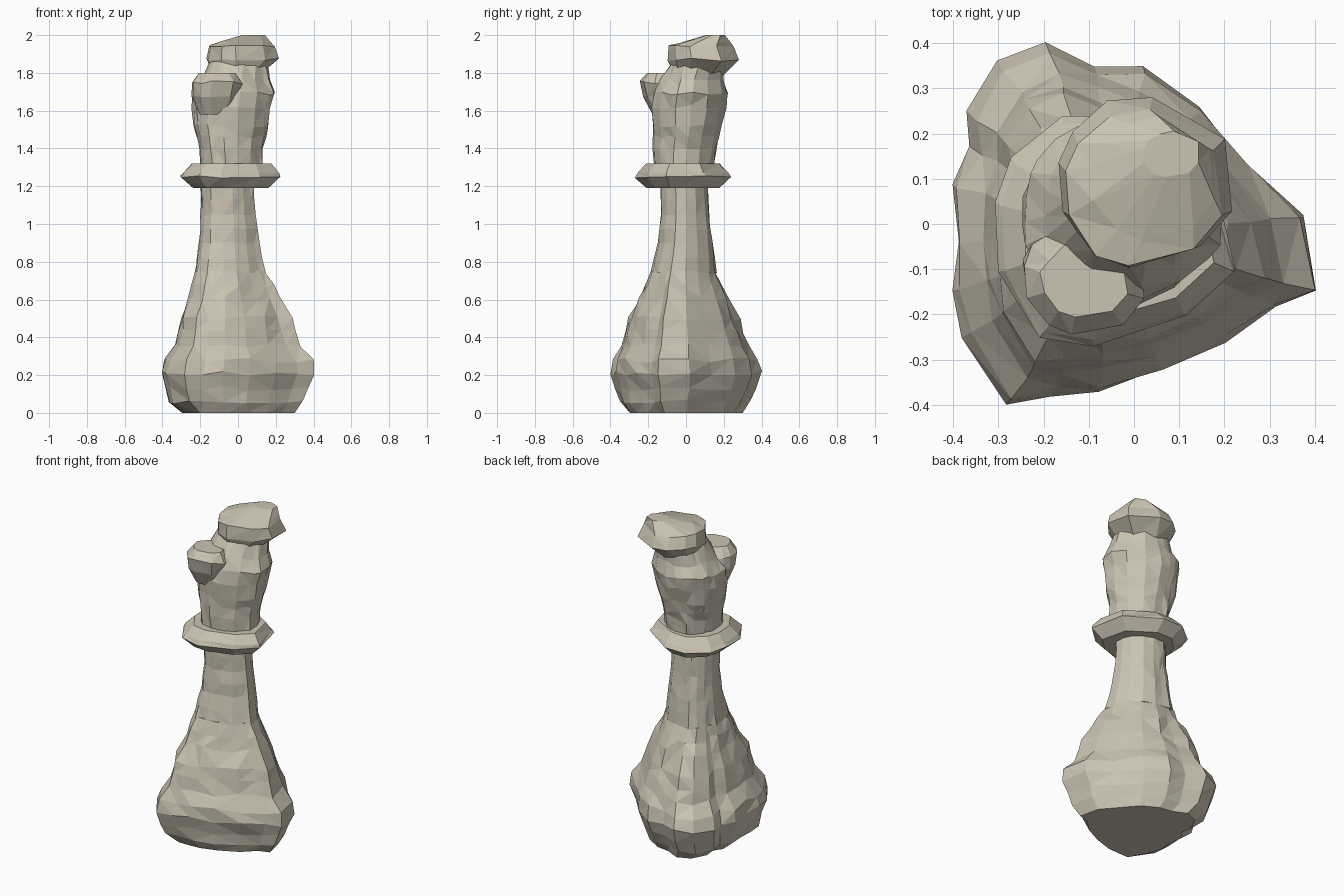
import bpy, bmesh, math, random
from mathutils import Vector

random.seed(4)
cube = bpy.data.objects.get("Cube")
if cube:
    bpy.data.objects.remove(cube, do_unlink=True)

stone = bpy.data.materials.new("warm grey stone")
stone.use_nodes = True
colour = (0.60, 0.55, 0.45, 1)
stone.diffuse_color = colour
stone.node_tree.nodes["Principled BSDF"].inputs["Base Color"].default_value = colour

# Rounded three-cornered footprint, in units of its half width
footprint = [Vector(p) / .41 for p in (
    (.41, -.15), (.37, .02), (.25, .14), (.15, .27), (.02, .35),
    (-.09, .36), (-.20, .41), (-.31, .37), (-.37, .25), (-.36, .17),
    (-.41, .09), (-.40, -.04), (-.41, -.15), (-.38, -.25), (-.29, -.41),
    (-.19, -.39), (-.08, -.38), (.06, -.33), (.20, -.26), (.31, -.18))]


def section(x0, x1, y0, y1, corner, skip):
    """Outline filling a box: corner 0 is an ellipse, 1 is the footprint."""
    outline = []
    for point in footprint[::skip]:
        round_point = point.normalized()
        p = round_point.lerp(point, corner)
        outline.append(Vector(((x0 + x1) / 2 + p.x * (x1 - x0) / 2,
                               (y0 + y1) / 2 + p.y * (y1 - y0) / 2)))
    return outline


def refine(rows, step):
    """Insert rows so that no band is taller than step."""
    result = [rows[0]]
    for low, high in zip(rows, rows[1:]):
        count = max(1, round((high[0] - low[0]) / step))
        for i in range(1, count + 1):
            t = i / count
            result.append([a + (b - a) * t for a, b in zip(low, high)])
    return result


def carve(name, rows, rough, step=1, skip=1):
    """Skin stacked sections, roughen them and split into flat facets."""
    bm = bmesh.new()
    rows = refine(rows, step)
    rings = []
    for level, (z, *box) in enumerate(rows):
        inner = 0 < level < len(rows) - 1
        centre = Vector(((box[0] + box[1]) / 2, (box[2] + box[3]) / 2))
        ring = []
        for p in section(*box, skip):
            wobble = random.uniform(-rough, rough * .4)
            p = p + (p - centre).normalized() * wobble
            lift = random.uniform(-rough, rough) if inner else 0
            ring.append(bm.verts.new((p.x, p.y, z + lift)))
        rings.append(ring)
    count = len(rings[0])
    for low, high in zip(rings, rings[1:]):
        for i in range(count):
            j = (i + 1) % count
            bm.faces.new((low[i], low[j], high[j], high[i]))
    bm.faces.new(rings[0][::-1])
    bm.faces.new(rings[-1])
    bmesh.ops.triangulate(bm, faces=[f for f in bm.faces if len(f.verts) == 4],
                          quad_method='SHORT_EDGE')
    bmesh.ops.recalc_face_normals(bm, faces=bm.faces)
    mesh = bpy.data.meshes.new(name)
    bm.to_mesh(mesh)
    bm.free()
    mesh.materials.append(stone)
    obj = bpy.data.objects.new(name, mesh)
    bpy.context.collection.objects.link(obj)
    return obj


# Each row: height, left and right limits, front and back limits, cornering
carve("flared_base", [
    (0, -.30, .31, -.31, .30, .9),
    (.06, -.37, .35, -.36, .34, 1),
    (.13, -.39, .38, -.38, .38, 1),
    (.21, -.41, .41, -.41, .41, 1),
    (.28, -.39, .40, -.39, .38, .9),
    (.36, -.34, .33, -.35, .34, .9),
    (.50, -.31, .29, -.31, .29, .9),
    (.60, -.27, .23, -.26, .24, .8),
    (.75, -.23, .15, -.20, .17, .6)], .013, .07)

carve("stem", [
    (.74, -.23, .15, -.20, .17, .6),
    (.90, -.21, .12, -.16, .15, .4),
    (1.05, -.20, .10, -.14, .13, .3),
    (1.22, -.20, .09, -.14, .12, .3)], .006, .1)

carve("collar", [
    (1.19, -.24, .17, -.22, .19, .4),
    (1.25, -.31, .24, -.28, .26, .4),
    (1.27, -.30, .23, -.27, .24, .4),
    (1.32, -.25, .19, -.22, .19, .4)], .006, skip=2)

carve("head", [
    (1.30, -.20, .14, -.18, .16, .3),
    (1.40, -.21, .14, -.18, .17, .3),
    (1.52, -.24, .17, -.18, .20, .2),
    (1.62, -.25, .18, -.19, .22, .2),
    (1.69, -.25, .20, -.18, .23, .2),
    (1.76, -.20, .17, -.14, .21, .2),
    (1.86, -.15, .16, -.08, .21, .2)], .01, .08)

carve("brow_lobe", [
    (1.58, -.21, -.04, -.18, -.03, 0),
    (1.68, -.25, .01, -.23, .02, 0),
    (1.75, -.25, .03, -.25, .01, 0),
    (1.80, -.21, -.01, -.21, -.04, 0)], .008, skip=2)

carve("crest", [
    (1.79, -.14, .13, -.07, .20, 0),
    (1.87, -.17, .23, -.10, .29, .1),
    (1.94, -.16, .21, -.10, .26, .1),
    (1.96, -.10, .19, -.04, .24, 0),
    (2, .02, .15, .10, .21, 0)], .008, skip=2)
